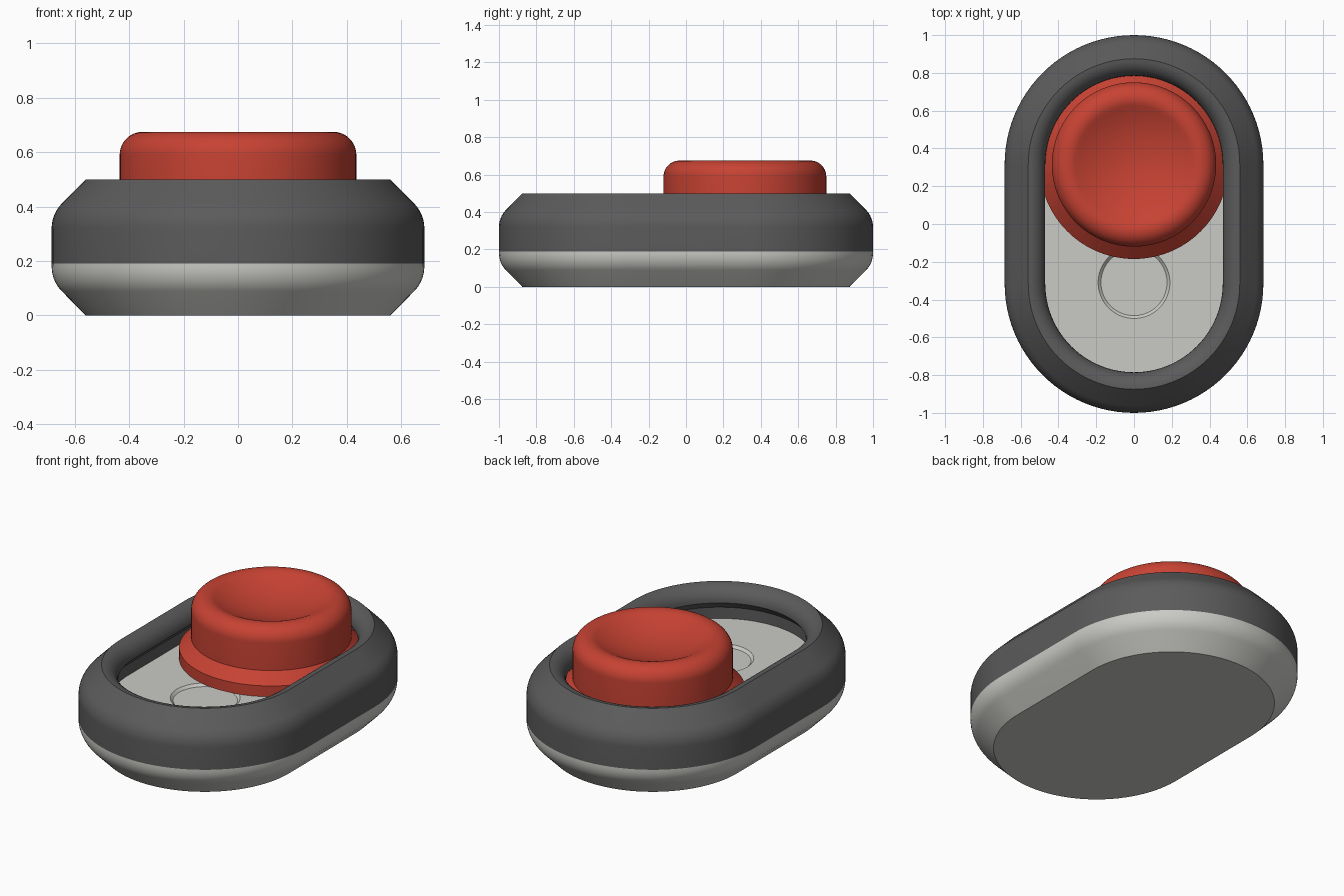
import bpy
import bmesh
from math import pi, sin, cos, radians

if "Cube" in bpy.data.objects:
    bpy.data.objects.remove(bpy.data.objects["Cube"])

HALF = 0.315          # half length of the straight sides
SEG = 48              # segments per half turn


def material(name, rgb):
    m = bpy.data.materials.new(name)
    m.diffuse_color = (*rgb, 1.0)
    m.use_nodes = True
    m.node_tree.nodes["Principled BSDF"].inputs["Base Color"].default_value = m.diffuse_color
    return m


def arc(cx, cz, r, a0, a1, n=8):
    """Profile points on an arc, angles in degrees."""
    steps = [radians(a0 + (a1 - a0) * i / n) for i in range(n + 1)]
    return [(cx + r * cos(a), cz + r * sin(a)) for a in steps]


def outline(radius, z, straight, centre_y):
    """Stadium outline, or a circle when straight is 0."""
    pts = []
    for end, start in ((straight, 0.0), (-straight, pi)):
        count = SEG + 1 if straight else SEG
        for i in range(count):
            a = start + pi * i / SEG
            pts.append((radius * cos(a), centre_y + end + radius * sin(a), z))
    return pts


def loft(name, profile, mat, straight=0.0, centre_y=0.0, closed=False):
    """Sweep a (radius, height) profile round the outline."""
    bm = bmesh.new()
    rings = [[bm.verts.new(p) for p in outline(r, z, straight, centre_y)]
             for r, z in profile]
    pairs = list(zip(rings, rings[1:]))
    if closed:
        pairs.append((rings[-1], rings[0]))
    for low, high in pairs:
        for i in range(len(low)):
            j = (i + 1) % len(low)
            bm.faces.new((low[i], low[j], high[j], high[i]))
    if not closed:
        bm.faces.new(rings[0][::-1])
        bm.faces.new(rings[-1])
    bmesh.ops.recalc_face_normals(bm, faces=bm.faces)
    mesh = bpy.data.meshes.new(name)
    bm.to_mesh(mesh)
    bm.free()
    ob = bpy.data.objects.new(name, mesh)
    mesh.materials.append(mat)
    bpy.context.collection.objects.link(ob)
    return ob


def activate(ob):
    bpy.ops.object.select_all(action='DESELECT')
    ob.select_set(True)
    bpy.context.view_layer.objects.active = ob


def smooth(ob):
    activate(ob)
    bpy.ops.object.shade_smooth_by_angle(angle=radians(25))


white = material("light_grey", (0.59, 0.59, 0.56))
dark = material("dark_grey", (0.105, 0.105, 0.105))
red = material("red", (0.57, 0.055, 0.033))

# Lower shell: chamfered tray with a raised floor
base = loft("base", [(0.56, 0.0)] + arc(0.555, 0.18, 0.13, -45, 0)
            + [(0.685, 0.19), (0.52, 0.19), (0.52, 0.30)], white, HALF)

# Shallow round detent in the floor
cutter = loft("detent_cutter", [(0.175, 0.285), (0.19, 0.30), (0.19, 0.34)],
              white, 0.0, -0.31)
cutter.hide_render = True
cut = base.modifiers.new("detent", 'BOOLEAN')
cut.operation = 'DIFFERENCE'
cut.solver = 'EXACT'
cut.object = cutter
activate(base)
bpy.ops.object.modifier_apply(modifier=cut.name)
bpy.data.objects.remove(cutter)
smooth(base)

# Upper shell: rounded inner lip with an undercut slot
smooth(loft("rim", [(0.685, 0.19)] + arc(0.555, 0.32, 0.13, 0, 45)
            + arc(0.56, 0.41, 0.09, 90, 180)
            + [(0.508, 0.367), (0.508, 0.19)], dark, HALF, closed=True))

# Sliding button: bevelled flange, rounded cap and a spherical dish on top
tilt = 27
edge = 0.35 - 0.085 * sin(radians(tilt))
edge_z = 0.59 + 0.085 * cos(radians(tilt))
ball = edge / sin(radians(tilt))
ball_z = edge_z + ball * cos(radians(tilt))
dish = arc(0.0, ball_z, ball, -90 + tilt, -90, 12)[1:-1] + [(0.004, ball_z - ball)]
smooth(loft("button", [(0.5, 0.301), (0.5, 0.365), (0.435, 0.427)]
            + arc(0.35, 0.59, 0.085, 0, 90 + tilt, 14) + dish,
            red, 0.0, HALF))
